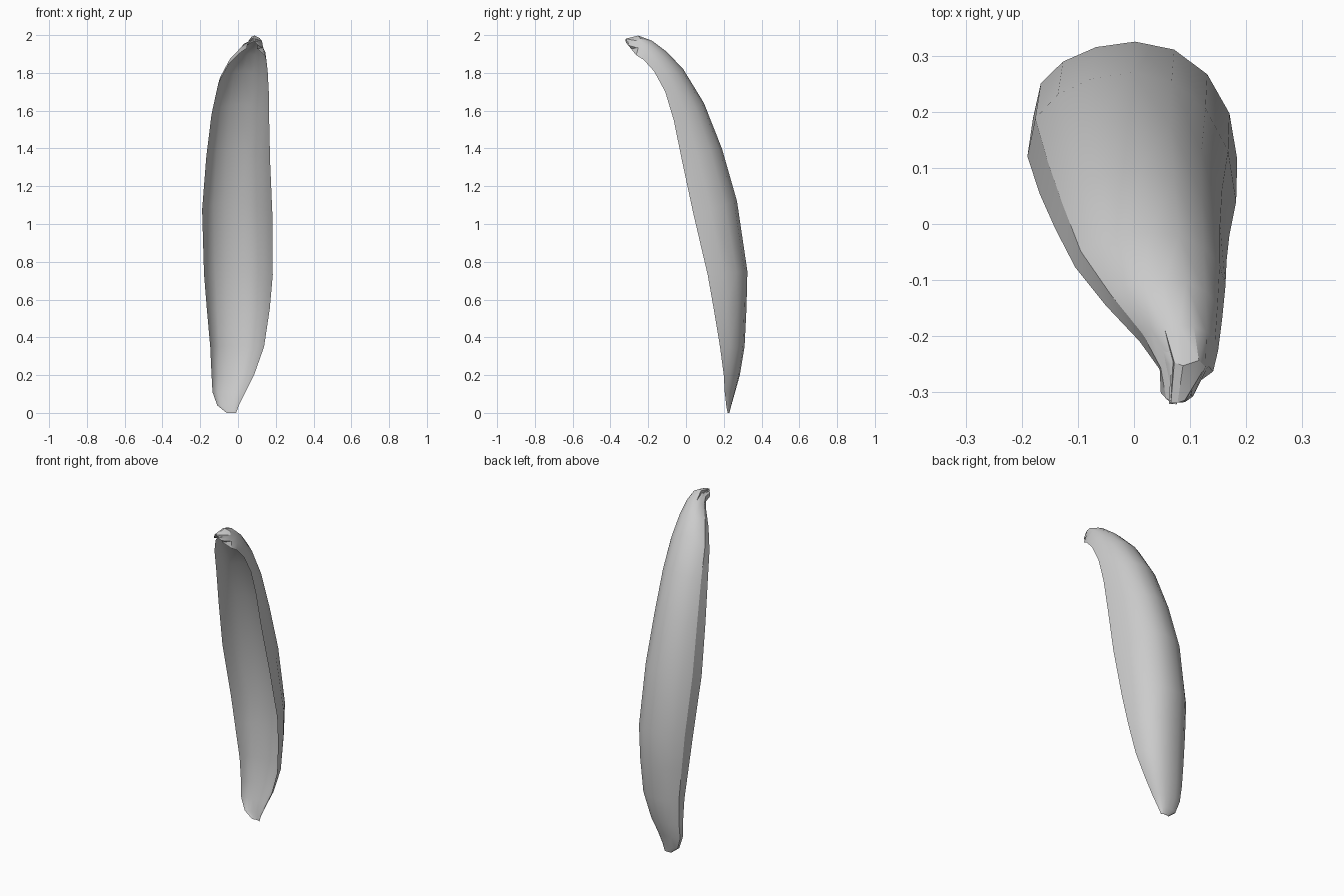
import bpy, bmesh, math, random

if "Cube" in bpy.data.objects:
    bpy.data.objects.remove(bpy.data.objects["Cube"])

random.seed(4)

# Sections from foot to hooked tip: left x, right x, rim y, rim z, back y, back z
SECTIONS = [
    (-0.06, -0.01, 0.22, 0.00, 0.23, 0.00),
    (-0.11, 0.005, 0.213, 0.04, 0.24, 0.04),
    (-0.135, 0.04, 0.205, 0.11, 0.26, 0.11),
    (-0.14, 0.085, 0.20, 0.20, 0.285, 0.20),
    (-0.147, 0.138, 0.18, 0.35, 0.31, 0.35),
    (-0.165, 0.168, 0.147, 0.55, 0.32, 0.55),
    (-0.18, 0.184, 0.115, 0.73, 0.325, 0.75),
    (-0.19, 0.182, 0.04, 1.05, 0.27, 1.12),
    (-0.168, 0.17, -0.02, 1.33, 0.19, 1.40),
    (-0.14, 0.165, -0.065, 1.55, 0.095, 1.64),
    (-0.105, 0.163, -0.11, 1.70, -0.015, 1.82),
    (-0.05, 0.157, -0.17, 1.81, -0.10, 1.91),
    (0.01, 0.15, -0.225, 1.87, -0.18, 1.97),
    (0.05, 0.135, -0.26, 1.90, -0.25, 2.00),
    (0.055, 0.105, -0.295, 1.93, -0.325, 1.985),
]
SIDES = 8
LEFT_LIFT = 0.35   # left rim sits further back than the right one
HOLLOW = 0.9       # how far the inside follows the back


def section_points(left, right, ry, rz, by, bz):
    """Lopsided bulging back, then the hollow inside just in front of it."""
    mid, half = (left + right) / 2, (right - left) / 2
    points = []
    for i in range(2 * SIDES):
        back = i <= SIDES
        a = math.pi * (i if back else 2 * SIDES - i) / SIDES
        power = 0.8 if a < math.pi / 2 else 1.0
        bulge = max(0, math.sin(a)) ** power * (1 if back else HOLLOW)
        k = bulge + LEFT_LIFT * (1 + math.cos(a)) / 2 * (1 - bulge)
        w = half * (1 if back else 0.95)
        points.append((mid - w * math.cos(a), ry + (by - ry) * k, rz + (bz - rz) * k))
    return points


# Thin cupped, curved husk
bm = bmesh.new()
rings = [[bm.verts.new(p) for p in section_points(*s)] for s in SECTIONS]
for a, b in zip(rings, rings[1:]):
    for i in range(len(a)):
        j = (i + 1) % len(a)
        bm.faces.new((a[i], a[j], b[j], b[i]))
bm.faces.new(list(reversed(rings[0])))
bm.faces.new(rings[-1])

# Ragged tip
for ring in rings[-2:]:
    for v in ring:
        v.co.x += random.uniform(-0.008, 0.008)
        v.co.y += random.uniform(-0.004, 0.01)
        v.co.z -= random.uniform(0, 0.012)

bmesh.ops.triangulate(bm, faces=bm.faces[:])
bmesh.ops.recalc_face_normals(bm, faces=bm.faces[:])
mesh = bpy.data.meshes.new("curved_husk")
bm.to_mesh(mesh)
bm.free()
husk = bpy.data.objects.new("curved_husk", mesh)
bpy.context.collection.objects.link(husk)
bpy.context.view_layer.objects.active = husk
husk.select_set(True)
bpy.ops.object.shade_smooth_by_angle(angle=math.radians(30))
